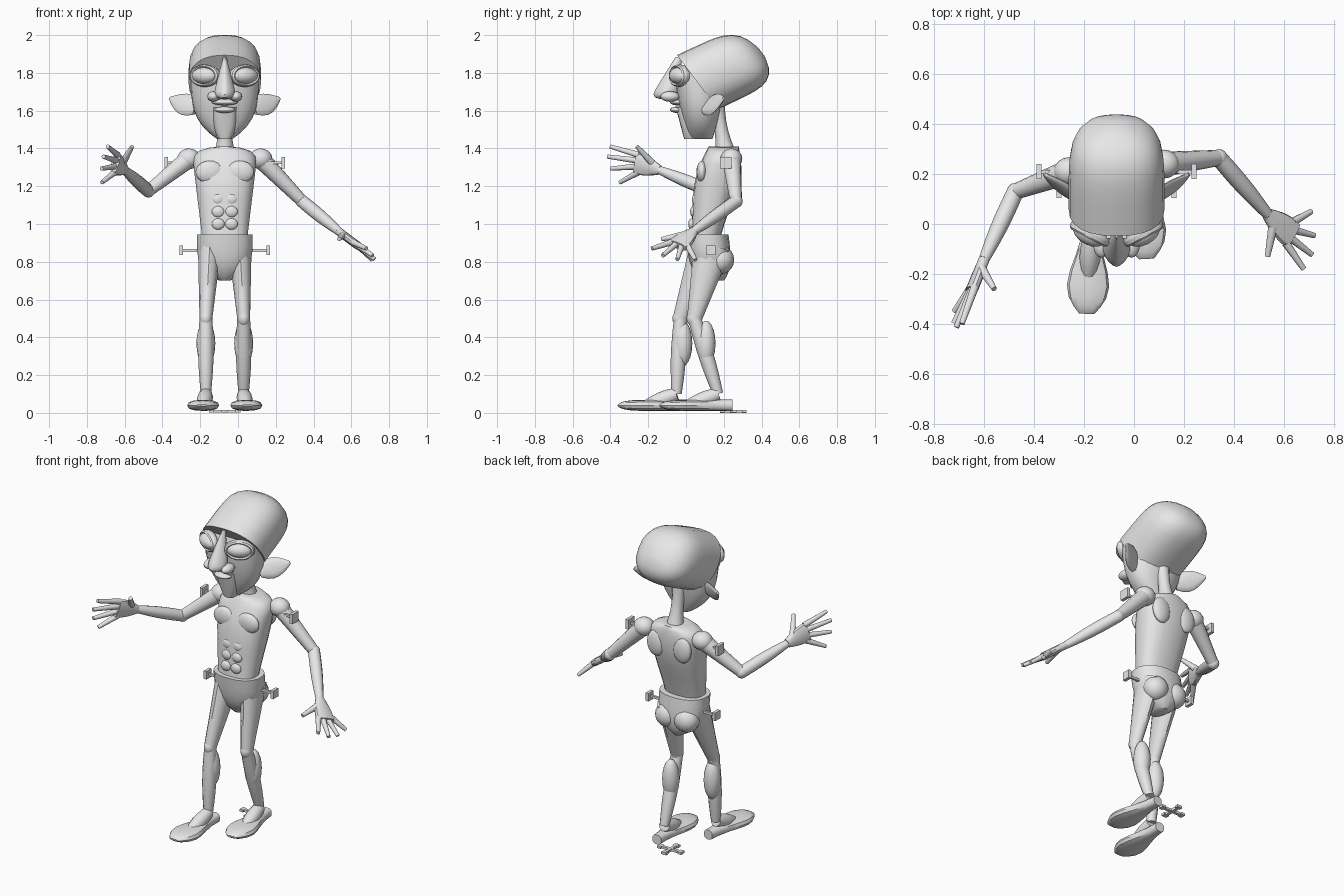
import bpy, bmesh
from math import cos, sin, pi, radians
from mathutils import Vector

default_cube = bpy.data.objects.get("Cube")
if default_cube:
    bpy.data.objects.remove(default_cube, do_unlink=True)

MIDDLE = -0.07        # x of the body's own centre line
SIDES = (("right", -1), ("left", 1))
ACROSS, FORWARD, UP = Vector((1, 0, 0)), Vector((0, -1, 0)), Vector((0, 0, 1))
parts = []

grey = bpy.data.materials.new("plain grey")
grey.use_nodes = True
grey.diffuse_color = (0.8, 0.8, 0.8, 1)
grey.node_tree.nodes["Principled BSDF"].inputs["Base Color"].default_value = grey.diffuse_color


def finish(obj, name):
    obj.name = name
    obj.data.materials.append(grey)
    parts.append(obj)


def body(side, out, y, z):
    """A point measured outwards from the body's centre line."""
    return Vector((MIDDLE + side * out, y, z))


def sweep(name, start, end, u, v, shape, power=2.0, steps=10, count=18):
    """Straight run of super-ellipse rings; shape(t) gives the radii along u and v."""
    bm = bmesh.new()
    loops = []
    for step in range(steps + 1):
        t = sin(pi / 2 * step / steps)
        centre = start.lerp(end, t)
        ru, rv = shape(t)
        loop = []
        for i in range(count):
            c, s = cos(2 * pi * i / count), sin(2 * pi * i / count)
            cu = abs(c) ** (2 / power) * (1 if c > 0 else -1)
            sv = abs(s) ** (2 / power) * (1 if s > 0 else -1)
            loop.append(bm.verts.new(centre + u * ru * cu + v * rv * sv))
        loops.append(loop)
    for a, b in zip(loops, loops[1:]):
        for i in range(count):
            j = (i + 1) % count
            bm.faces.new((a[i], a[j], b[j], b[i]))
    bm.faces.new(loops[0])
    bm.faces.new(loops[-1])
    bmesh.ops.recalc_face_normals(bm, faces=bm.faces)
    mesh = bpy.data.meshes.new(name)
    bm.to_mesh(mesh)
    bm.free()
    obj = bpy.data.objects.new(name, mesh)
    bpy.context.collection.objects.link(obj)
    finish(obj, name)


def bone(name, start, end, shape, up=UP, power=2.0):
    """Sweep whose rings stand square to its own direction."""
    way = (end - start).normalized()
    u = (up - way * up.dot(way)).normalized()
    sweep(name, start, end, u, way.cross(u), shape, power, steps=8, count=12)


def taper(first, last, swell=0.0):
    """Round section shrinking from first to last, with a muscle swell."""
    def shape(t):
        r = first + (last - first) * t + swell * sin(pi * t)
        return r, r
    return shape


def ball(name, at, size, turn=0.0):
    bpy.ops.mesh.primitive_uv_sphere_add(segments=16, ring_count=10, location=at, rotation=(0, 0, turn))
    bpy.context.object.scale = size
    finish(bpy.context.object, name)


def box(name, at, size):
    bpy.ops.mesh.primitive_cube_add(size=1, location=at)
    bpy.context.object.scale = size
    finish(bpy.context.object, name)


def dome(t, sharpness):
    """Full size along most of the run, rounding off at the end."""
    return max(1 - t ** sharpness, 0.02) ** 0.5


# Head: swept-back cranium, tapering face, hooked nose and hinged jaw
sweep("cranium", body(0, 0, .06, 1.75), body(0, 0, .4, 1.91), Vector((0, -.6, .8)), ACROSS,
      lambda t: (.18 * dome(t, 6), .192 * dome(t, 6)), power=2.4, count=24)
sweep("face", body(0, 0, .07, 1.82), body(0, 0, .08, 1.45), FORWARD, ACROSS,
      lambda t: (.13 - .07 * t * t, .18 - .14 * t ** 4), power=2.3, count=24)
sweep("nose", body(0, 0, -.04, 1.885), body(0, 0, -.11, 1.66), FORWARD, ACROSS,
      lambda t: ((.015 + .07 * t) * dome(t, 14), (.008 + .06 * t) * dome(t, 14)), power=1.6)
sweep("jaw", body(0, 0, 0, 1.62), body(0, 0, .045, 1.45), FORWARD, ACROSS,
      lambda t: (.055, .065 - .03 * t ** 3), power=3)
for name, height, width in (("upper_lip", 1.645, .07), ("lower_lip", 1.605, .055)):
    ball(name, body(0, 0, -.045, height), (width, .04, .017))

for side, s in SIDES:
    ball(side + "_nostril", body(s, .06, -.085, 1.675), (.033, .05, .028))
    # Goggles: bulging lens inside a thick rim
    spot, turn = body(s, .105, -.035, 1.785), radians(28 * s)
    ball(side + "_lens", spot, (.075, .05, .045), turn)
    bpy.ops.mesh.primitive_torus_add(location=spot, rotation=(pi / 2, 0, turn), major_radius=.074,
                                     minor_radius=.014, major_segments=24, minor_segments=8)
    bpy.context.object.scale = (1, .68, 1.7)
    finish(bpy.context.object, side + "_goggle_rim")
    # Leaf-shaped ear
    bone(side + "_ear", body(s, .15, .1, 1.61), body(s, .29, .2, 1.665),
         lambda t: (.06 * sin(pi * (.2 + .75 * t)), .02 - .012 * t), Vector((0, .4, .9)))

# Neck, chest and hips
bone("neck", body(0, 0, .16, 1.64), body(0, 0, .21, 1.37), taper(.045, .055, -.015), FORWARD)
sweep("torso", body(0, 0, .1, .92), body(0, 0, .2, 1.41), FORWARD, ACROSS,
      lambda t: (.08 + .035 * sin(pi * t ** 1.5), (.12 + .06 * t) * dome(t, 20)), power=2.5)
sweep("pelvis", body(0, 0, .11, .945), body(0, 0, .14, .7), FORWARD, ACROSS,
      lambda t: (.115 - .055 * t ** 4, .15 - .12 * t ** 4), power=2.3)
for side, s in SIDES:
    ball(side + "_chest_muscle", body(s, .08, .085, 1.275), (.075, .03, .06))
    ball(side + "_shoulder_blade", body(s, .09, .265, 1.28), (.06, .03, .08))
    ball(side + "_buttock", body(s, .065, .185, .81), (.075, .07, .075))
    for row in range(3):
        ball(side + "_belly_muscle", body(s, .035, .05 - row * .01, 1.13 - row * .065), (.034, .018, .03))

# Legs: the right one strides forward; each row gives y at hip, knee and ankle
stride = {"right": (.12, -.03, -.05), "left": (.14, .045, .17)}
for side, s in SIDES:
    hip, knee, ankle = (body(s, out, y, z) for out, y, z in
                        zip((.08, .1, .1), stride[side], (.88, .5, .1)))
    bone(side + "_thigh", hip, knee, lambda t: (.1 - .06 * t, .062 - .028 * t), FORWARD)
    bone(side + "_shin", knee, ankle, taper(.034, .027, .01), FORWARD)
    ball(side + "_kneecap", knee, (.034, .042, .045))
    ball(side + "_calf", knee.lerp(ankle, .33) - FORWARD * .02, (.05, .05, .12))
    # Long flat foot, flaring towards the toes
    heel = ankle + Vector((0, .075, -.06))
    toe = heel + Vector((s * .02, -.385, 0))
    bone(side + "_foot", heel, toe,
         lambda t: (.03 * dome(t, 8), .03 + .055 * sin(pi * t * t)), power=2.5)
    bone(side + "_instep", ankle, heel.lerp(toe, .6), taper(.034, .03, .01))


def hand(side, wrist, knuckles, spread, thumb, first, last):
    """Flat palm, four fingers fanned between two fingertips, and a thumb."""
    bone(side + "_palm", wrist, knuckles, lambda t: (.025 + .033 * sin(pi * t * .6), .022), spread, 2.5)
    reach = knuckles - wrist
    for i in range(4):
        root = knuckles - reach * .12 + spread * (.045 - .03 * i)
        tip = first.lerp(last, i / 3) + reach.normalized() * .04 * sin(pi * i / 3)
        bone(side + "_finger", root, tip, taper(.017, .011), spread)
    bone(side + "_thumb", wrist + reach * .3 + spread * .025, thumb, taper(.02, .011), spread)


def arm(side, shoulder, elbow, wrist):
    ball(side + "_shoulder", shoulder, (.062, .058, .055))
    bone(side + "_upper_arm", shoulder, elbow, taper(.05, .032))
    ball(side + "_elbow", elbow, (.035, .035, .035))
    bone(side + "_forearm", elbow, wrist, taper(.034, .022, .006))


# Arms: one raised in a wave, one hanging out to the side
wrist = Vector((-.6, -.14, 1.285))
arm("right", Vector((-.26, .21, 1.345)), Vector((-.475, .13, 1.175)), wrist)
hand("right", wrist, Vector((-.65, -.265, 1.325)), Vector((.15, 0, 1)), Vector((-.56, -.26, 1.41)),
     Vector((-.69, -.4, 1.41)), Vector((-.72, -.35, 1.22)))
wrist = Vector((.535, .04, .96))
arm("left", Vector((.12, .24, 1.345)), Vector((.34, .265, 1.12)), wrist)
hand("left", wrist, Vector((.635, -.045, .885)), Vector((-.3, -.95, .2)), Vector((.535, -.13, .92)),
     Vector((.68, -.18, .87)), Vector((.71, .05, .81)))

# T-shaped pegs at shoulders and hips
for side, s in SIDES:
    for joint, out, y, z, size in (("shoulder", .31, .21, 1.325, .06), ("hip", .23, .13, .86, .05)):
        box(f"{side}_{joint}_plate", body(s, out, y, z), (.02, size, size))
        box(f"{side}_{joint}_pin", body(s, out - .05, y, z), (.1, .014, .014))

# Small flat cross lying behind the heels
cross = body(0, 0, .25, .008)
box("ground_cross_wide", cross, (.16, .018, .014))
box("ground_cross_long", cross, (.018, .14, .016))
for s in (-1, 1):
    box("ground_cross_side_tip", cross + ACROSS * s * .07, (.025, .034, .014))
    box("ground_cross_end_tip", cross + FORWARD * s * .058, (.034, .025, .014))

# Smooth shading that keeps hard edges
bpy.ops.object.select_all(action="DESELECT")
for obj in parts:
    obj.select_set(True)
bpy.context.view_layer.objects.active = parts[0]
bpy.ops.object.shade_smooth_by_angle(angle=radians(40))
